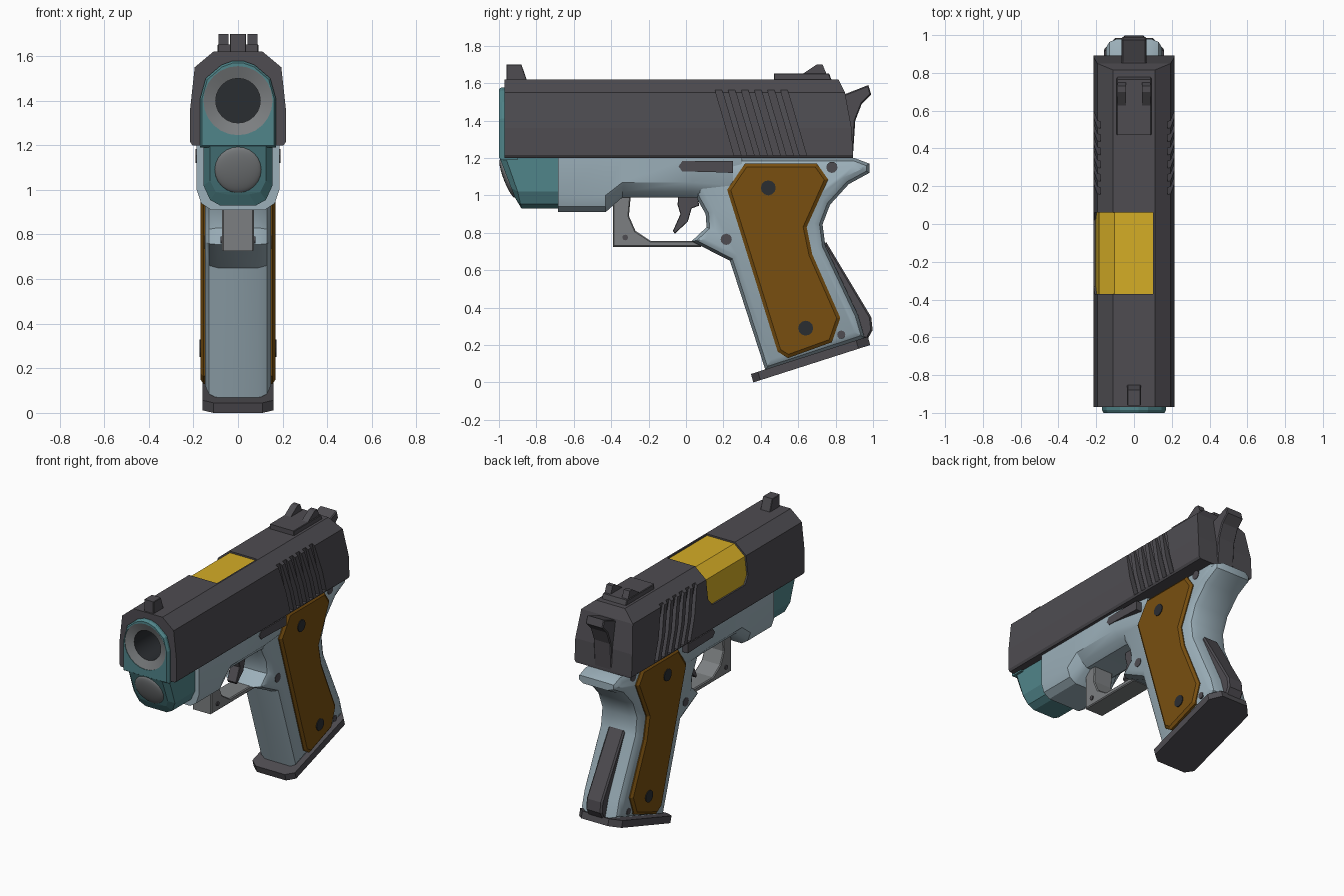
import bpy, bmesh, math
from mathutils import Vector

if "Cube" in bpy.data.objects:
    bpy.data.objects.remove(bpy.data.objects["Cube"])


def material(name, rgb):
    m = bpy.data.materials.new(name)
    lin = [((c / 255 + 0.055) / 1.055) ** 2.4 for c in rgb]
    m.diffuse_color = (*lin, 1)
    m.use_nodes = True
    m.node_tree.nodes["Principled BSDF"].inputs["Base Color"].default_value = m.diffuse_color
    return m


DARK = material("dark steel", (78, 76, 81))
BLUE = material("pale blue frame", (156, 176, 186))
TEAL = material("teal", (80, 133, 138))
WOOD = material("brown wood", (120, 79, 16))
BRASS = material("brass yellow", (213, 173, 38))
GREY = material("mid grey", (124, 127, 129))
BLACK = material("black", (42, 45, 49))


def finish(name, bm, mat, smooth=None):
    bmesh.ops.recalc_face_normals(bm, faces=bm.faces)
    me = bpy.data.meshes.new(name)
    bm.to_mesh(me)
    bm.free()
    ob = bpy.data.objects.new(name, me)
    bpy.context.collection.objects.link(ob)
    me.materials.append(mat)
    if smooth:
        bpy.ops.object.select_all(action='DESELECT')
        ob.select_set(True)
        bpy.context.view_layer.objects.active = ob
        bpy.ops.object.shade_smooth_by_angle(angle=math.radians(smooth))
    return ob


def inset(pts, d):
    """Move a closed outline inwards by d."""
    n = len(pts)
    area = sum(pts[i - 1][0] * pts[i][1] - pts[i][0] * pts[i - 1][1] for i in range(n))
    s = 1 if area > 0 else -1
    out = []
    for i in range(n):
        p, a, b = (Vector(pts[j % n]) for j in (i, i - 1, i + 1))
        e, f = (p - a).normalized(), (b - p).normalized()
        m = Vector((-e.y, e.x)) * s + Vector((-f.y, f.x)) * s
        out.append(p + m * d / max(1 + e.dot(f), 0.4))
    return out


def slab(name, pts, rings, mat, smooth=None):
    """Side outline (y, z) stacked along x; rings are (x, inset)."""
    bm = bmesh.new()
    loops = [[bm.verts.new((x, p[0], p[1])) for p in inset(pts, d)] for x, d in rings]
    n = len(pts)
    for a, b in zip(loops, loops[1:]):
        for i in range(n):
            bm.faces.new((a[i], a[(i + 1) % n], b[(i + 1) % n], b[i]))
    bm.faces.new(loops[0])
    bm.faces.new(loops[-1])
    return finish(name, bm, mat, smooth)


def block(name, pts, w, mat, c=0.006):
    return slab(name, pts, [(-w, c), (-w + c, 0), (w - c, 0), (w, c)], mat)


def loft(name, sections, mat, smooth=None):
    """Skin symmetric sections; each is a half outline of (x, y, z)."""
    bm = bmesh.new()
    rings = [[bm.verts.new(p) for p in s] + [bm.verts.new((-x, y, z)) for x, y, z in reversed(s)]
             for s in sections]
    n = len(rings[0])
    for a, b in zip(rings, rings[1:]):
        for i in range(n):
            bm.faces.new((a[i], a[(i + 1) % n], b[(i + 1) % n], b[i]))
    for r in (rings[0], rings[-1]):
        for i in range(n // 2 - 1):
            bm.faces.new((r[i], r[i + 1], r[n - 2 - i], r[n - 1 - i]))
    return finish(name, bm, mat, smooth)


def at(y, half):
    return [(x, y, z) for x, z in half]


def disc(y, z, r, n=12):
    return [(y + r * math.cos(2 * math.pi * i / n), z + r * math.sin(2 * math.pi * i / n)) for i in range(n)]


def cut(ob, cutter, keep=False):
    m = ob.modifiers.new("cut", 'BOOLEAN')
    m.operation, m.solver, m.object = 'DIFFERENCE', 'EXACT', cutter
    bpy.context.view_layer.objects.active = ob
    bpy.ops.object.modifier_apply(modifier=m.name)
    if not keep:
        bpy.data.objects.remove(cutter)


def lathe(name, prof, n, z, mat, smooth=None):
    """Turn (radius, y) about the barrel axis, closed at both ends."""
    bm = bmesh.new()
    rings = [[bm.verts.new((r * math.cos(2 * math.pi * i / n), y, z + r * math.sin(2 * math.pi * i / n)))
              for i in range(n)] for r, y in prof]
    for a, b in zip(rings, rings[1:]):
        for i in range(n):
            bm.faces.new((a[i], a[(i + 1) % n], b[(i + 1) % n], b[i]))
    bm.faces.new(rings[0])
    bm.faces.new(rings[-1])
    return finish(name, bm, mat, smooth)


# Slide, with sloping rear face
prof = [(0.205, 1.2), (0.215, 1.215), (0.215, 1.36), (0.194, 1.55), (0.11, 1.62)]
rear_y = [0.893, 0.893, 0.885, 0.85, 0.815]
slide = loft("slide", [at(-0.97, prof), [(x, y, z) for (x, z), y in zip(prof, rear_y)]], DARK)

# Muzzle bushing plate
arch = [(0.17, 1.19), (0.17, 1.41), (0.145, 1.5), (0.075, 1.56), (0.025, 1.578)]
bushing = loft("muzzle_bushing", [at(-0.9, arch), at(-0.985, arch),
                                  at(-1.0, [(x * 0.95, 1.39 + (z - 1.39) * 0.95) for x, z in arch])], TEAL)

# Bore, ejection port and grip serrations cut from the slide
bore_cut = lathe("bore_cutter", [(0.155, -1.1), (0.155, -0.58)], 24, 1.4, DARK)
cut(bushing, bore_cut, True)
cut(slide, bore_cut)
port = [(-0.37, 1.75), (-0.37, 1.42), (-0.33, 1.37), (0.02, 1.37), (0.06, 1.42), (0.06, 1.75)]
cut(slide, slab("port_cutter", port, [(-0.3, 0), (0.1, 0)], DARK))
for i in range(6):
    y = 0.155 + 0.07 * i
    groove = [(y, 1.565), (y + 0.037, 1.565), (y + 0.14, 1.212), (y + 0.103, 1.212)]
    for s in (-1, 1):
        cut(slide, slab("groove_cutter", groove, [(0.178 * s, 0), (0.3 * s, 0)], DARK))

# Chamber seen through the port
inner = [(x * 0.95, 1.4 + (z - 1.4) * 0.95) for x, z in prof]
loft("chamber", [at(-0.4, inner), at(0.09, inner)], BRASS)

# Barrel with dark bore
barrel = lathe("barrel", [(0.158, -0.7), (0.158, -0.998), (0.1, -0.975), (0.1, -0.6)], 24, 1.4, GREY, 30)
barrel.data.materials.append(BLACK)
for f in barrel.data.polygons:
    c = f.center
    if math.hypot(c.x, c.z - 1.4) < 0.11 and c.y > -0.9:
        f.material_index = 1

# Teal dust cover nose and recoil plug
low = [(0.08, 0.93), (0.125, 0.955), (0.155, 1.02), (0.155, 1.205)]
loft("lower_nose", [at(-0.67, low),
                    [(x, y, z) for (x, z), y in zip(low, (-0.88, -0.885, -0.9, -0.965))],
                    [(0.05, -0.91, 0.98), (0.1, -0.915, 0.99), (0.125, -0.935, 1.04), (0.125, -0.998, 1.205)]], TEAL)
bpy.ops.mesh.primitive_uv_sphere_add(segments=24, ring_count=12, radius=1, location=(0, -0.953, 1.09),
                                     rotation=(0.37, 0, 0))
plug = bpy.context.object
plug.name = "recoil_plug"
plug.scale = (0.105, 0.022, 0.11)
plug.data.materials.append(GREY)
bpy.ops.object.shade_smooth()

# Frame: wide front rail, then grip body
cover = [(0.12, 0.91), (0.165, 0.94), (0.185, 1.0), (0.185, 1.2)]
neck = [(0.1, 0.99), (0.14, 1.02), (0.185, 1.07), (0.185, 1.2)]
tail = [(0.09, 0.95), (0.12, 0.98), (0.14, 1.05), (0.14, 1.2)]
loft("frame_rail", [at(-0.685, cover), at(-0.43, cover), at(-0.34, neck), at(0.03, neck), at(0.3, tail)], BLUE, 30)
grip = [(0.0, 1.2), (0.02, 1.07), (0.06, 0.98), (0.105, 0.9), (0.11, 0.83), (0.03, 0.755), (0.235, 0.65),
        (0.425, 0.065), (0.955, 0.24), (0.92, 0.36), (0.745, 0.73), (0.73, 0.845), (0.77, 0.95),
        (0.87, 1.06), (0.98, 1.12), (0.98, 1.17), (0.9, 1.2)]
half = [(0.148, 0.045), (0.13, 0.016), (0.09, 0)]
slab("grip_frame", grip, [(-x, d) for x, d in half] + [(x, d) for x, d in reversed(half)], BLUE, 35)

# Rear strap and magazine base plate
block("rear_strap", [(0.7, 0.72), (0.75, 0.75), (0.99, 0.35), (0.998, 0.28), (0.97, 0.23), (0.85, 0.25)],
      0.06, DARK, 0.01)
base = []
for t, w in ((0, 0.11), (0.06, 0.16), (0.9, 0.16), (1, 0.1)):
    y, z = 0.36 + 0.625 * t, 0.2 * t
    base.append([(w, y, z), (w, y - 0.013, z + 0.045)])
loft("base_plate", base, DARK)

# Trigger guard, trigger and hammer
block("trigger_guard", [(-0.39, 1.0), (-0.39, 0.725), (0.08, 0.725), (0.08, 0.757), (-0.19, 0.757),
                        (-0.27, 0.81), (-0.305, 0.89), (-0.295, 1.0)], 0.072, GREY)
block("trigger", [(-0.04, 1.02), (0.06, 1.02), (0.07, 0.945), (0.03, 0.93), (0.01, 0.86), (-0.06, 0.795),
                  (-0.07, 0.81), (-0.03, 0.9), (-0.045, 0.95)], 0.035, DARK, 0.003)
block("hammer", [(0.8, 1.53), (0.86, 1.545), (0.975, 1.59), (0.99, 1.54), (0.94, 1.49), (0.905, 1.4),
                 (0.893, 1.22), (0.8, 1.22)], 0.065, DARK)

# Sights
block("front_sight", [(-0.96, 1.6), (-0.96, 1.7), (-0.88, 1.7), (-0.845, 1.6)], 0.036, DARK, 0.003)
block("rear_sight_base", [(0.47, 1.6), (0.47, 1.652), (0.765, 1.652), (0.785, 1.6)], 0.092, DARK, 0.004)

# Parts repeated on both sides
panel = [(0.22, 1.03), (0.315, 1.17), (0.7, 1.17), (0.76, 1.085), (0.645, 0.83), (0.675, 0.685),
         (0.825, 0.345), (0.78, 0.215), (0.545, 0.13), (0.49, 0.165)]
lever = [(-0.04, 1.155), (-0.02, 1.183), (0.25, 1.183), (0.25, 1.12), (0.13, 1.125), (-0.02, 1.128)]
ear = [(0.61, 1.64), (0.7, 1.7), (0.73, 1.7), (0.755, 1.64)]
for s, side in ((1, "right"), (-1, "left")):
    slab("grip_panel_" + side, panel, [(0.13 * s, 0), (0.155 * s, 0), (0.168 * s, 0.018)], WOOD)
    slab("slide_lever_" + side, lever, [(0.13 * s, 0), (0.19 * s, 0)], DARK)
    slab("rear_sight_ear_" + side, ear, [(0.042 * s, 0), (0.088 * s, 0)], DARK)
    for y, z in ((0.44, 1.04), (0.64, 0.29)):
        slab("grip_screw_" + side, disc(y, z, 0.04), [(0.14 * s, 0), (0.173 * s, 0)], BLACK)
    for y, z, r, x in ((0.78, 1.15, 0.03, 0.151), (0.215, 0.765, 0.03, 0.151),
                       (0.83, 0.255, 0.022, 0.151), (-0.325, 0.775, 0.015, 0.078)):
        slab("pin_" + side, disc(y, z, r), [(0.05 * s, 0), (x * s, 0)], DARK)
